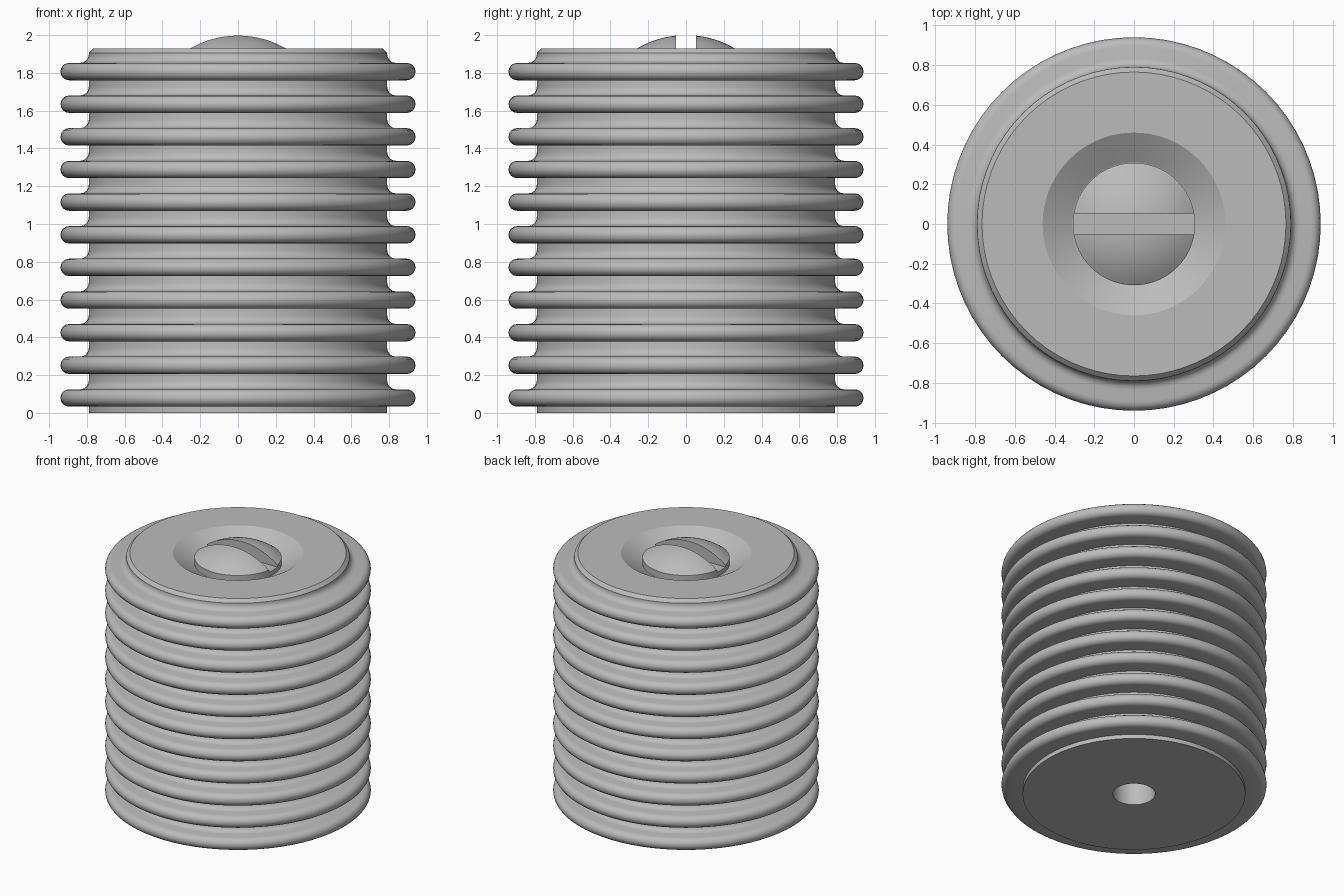
import bpy, bmesh
from math import sin, cos, pi, sqrt, radians

if "Cube" in bpy.data.objects:
    bpy.data.objects.remove(bpy.data.objects["Cube"])

metal = bpy.data.materials.new("plain_grey_metal")
metal.use_nodes = True
grey = (0.5, 0.5, 0.5, 1)
metal.diffuse_color = grey
metal.node_tree.nodes["Principled BSDF"].inputs["Base Color"].default_value = grey


def lathe(name, profile, closed, steps=72):
    """Revolve (radius, height) points about z."""
    bm = bmesh.new()
    verts = [bm.verts.new((r, 0, z)) for r, z in profile]
    pairs = list(zip(verts, verts[1:]))
    if closed:
        pairs.append((verts[-1], verts[0]))
    edges = [bm.edges.new(p) for p in pairs]
    bmesh.ops.spin(bm, geom=verts + edges, cent=(0, 0, 0), axis=(0, 0, 1),
                   angle=2 * pi, steps=steps, use_duplicate=False)
    bmesh.ops.remove_doubles(bm, verts=bm.verts, dist=0.0002)
    bmesh.ops.recalc_face_normals(bm, faces=bm.faces)
    mesh = bpy.data.meshes.new(name)
    bm.to_mesh(mesh)
    bm.free()
    obj = bpy.data.objects.new(name, mesh)
    bpy.context.collection.objects.link(obj)
    mesh.materials.append(metal)
    return obj


def smooth(obj):
    bpy.ops.object.select_all(action='DESELECT')
    bpy.context.view_layer.objects.active = obj
    obj.select_set(True)
    bpy.ops.object.shade_smooth_by_angle(angle=radians(30))


# Finned body: bored core, rounded fins, fillet above each fin
CORE, FIN, HALF, FILLET = 0.79, 0.94, 0.046, 0.045
BORE, TOP, HEAD = 0.15, 1.93, 0.31
profile = [(BORE, 0), (CORE, 0)]
for i in range(11):
    mid = 0.079 + i * 0.1728
    profile.append((CORE, mid - HALF))
    for k in range(9):
        a = -pi / 2 + pi * k / 8
        profile.append((FIN - HALF + HALF * cos(a), mid + HALF * sin(a)))
    for k in range(5):
        a = pi / 2 * k / 4
        profile.append((CORE + FILLET * (1 - sin(a)),
                        mid + HALF + FILLET * (1 - cos(a))))
# Chamfered top rim, countersink and bore
profile += [(CORE, 1.905), (0.765, TOP), (0.46, TOP), (HEAD, 1.84), (BORE, 1.84)]
body = lathe("finned_body", profile, True)
smooth(body)

# Domed screw head
DOME = 0.51
profile = [(0, 1.82), (BORE, 1.82), (BORE, 1.845), (HEAD - 0.002, 1.845)]
for k in range(11):
    r = (HEAD - 0.002) * (1 - k / 10)
    profile.append((r, 2 - DOME + sqrt(DOME ** 2 - r ** 2)))
screw = lathe("screw_head", profile, False)

# Straight slot across the head
bpy.ops.mesh.primitive_cube_add(size=1, location=(0, 0, 1.98))
cutter = bpy.context.object
cutter.name = "slot_cutter"
cutter.scale = (1, 0.104, 0.2)
cutter.hide_render = True
cut = screw.modifiers.new("slot", 'BOOLEAN')
cut.operation = 'DIFFERENCE'
cut.solver = 'EXACT'
cut.object = cutter
bpy.context.view_layer.objects.active = screw
bpy.ops.object.modifier_apply(modifier="slot")
bpy.data.objects.remove(cutter)
smooth(screw)
